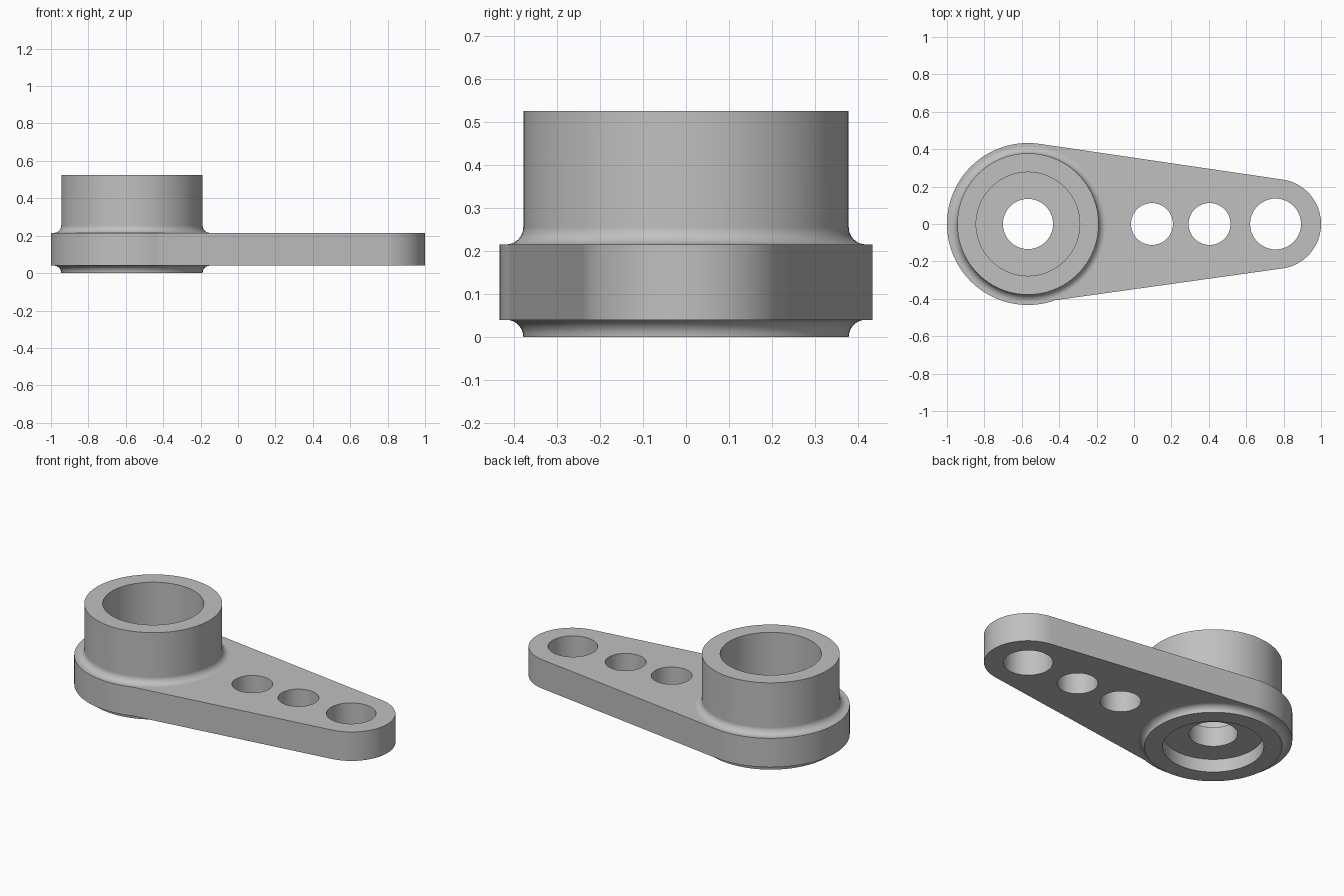
import bpy, bmesh
from math import sin, cos, pi, radians, asin
from mathutils import Matrix, Vector

if "Cube" in bpy.data.objects:
    bpy.data.objects.remove(bpy.data.objects["Cube"], do_unlink=True)

HUB_X, HUB_R = -0.567, 0.433      # wide end of the arm
TIP_X, TIP_R = 0.76, 0.24         # narrow end of the arm
ARM_LOW, ARM_TOP = 0.04, 0.215
BOSS_R, BOSS_TOP, FILLET = 0.378, 0.525, 0.04
BORE_R, WEB_HOLE_R = 0.277, 0.134
WEB_LOW, WEB_TOP = 0.08, 0.2

grey = bpy.data.materials.new("plain grey")
grey.use_nodes = True
colour = (0.53, 0.53, 0.53, 1)
grey.diffuse_color = colour
grey.node_tree.nodes["Principled BSDF"].inputs["Base Color"].default_value = colour


def finish(bm, name):
    bmesh.ops.recalc_face_normals(bm, faces=bm.faces)
    mesh = bpy.data.meshes.new(name)
    bm.to_mesh(mesh)
    bm.free()
    mesh.materials.append(grey)
    obj = bpy.data.objects.new(name, mesh)
    bpy.context.collection.objects.link(obj)
    return obj


def arc(x, r, start, end, steps):
    angles = [start + (end - start) * i / steps for i in range(steps + 1)]
    return [(x + r * cos(a), r * sin(a)) for a in angles]


def prism(name, outline, low, high):
    bm = bmesh.new()
    face = bm.faces.new([bm.verts.new((x, y, low)) for x, y in outline])
    top = bmesh.ops.extrude_face_region(bm, geom=[face], use_keep_orig=True)["geom"]
    verts = [g for g in top if isinstance(g, bmesh.types.BMVert)]
    bmesh.ops.translate(bm, vec=(0, 0, high - low), verts=verts)
    return finish(bm, name)


def lathe(name, profile, x, steps=96):
    bm = bmesh.new()
    rings = [[bm.verts.new((x + r * cos(2 * pi * i / steps), r * sin(2 * pi * i / steps), z))
              for i in range(steps)] for r, z in profile]
    for a, b in zip(rings, rings[1:] + rings[:1]):
        for i in range(steps):
            j = (i + 1) % steps
            bm.faces.new((a[i], a[j], b[j], b[i]))
    return finish(bm, name)


def combine(target, other, operation):
    mod = target.modifiers.new(operation.title(), 'BOOLEAN')
    mod.operation, mod.object, mod.solver = operation, other, 'EXACT'
    bpy.context.view_layer.objects.active = target
    bpy.ops.object.modifier_apply(modifier=mod.name)
    bpy.data.objects.remove(other, do_unlink=True)


# Tapered arm: two round ends joined by straight sides
tangent = pi / 2 - asin((HUB_R - TIP_R) / (TIP_X - HUB_X))
outline = arc(HUB_X, HUB_R, tangent, 2 * pi - radians(70.2), 64)
outline += arc(TIP_X, TIP_R, -tangent, tangent, 40)
arm = prism("lever_arm", outline, ARM_LOW, ARM_TOP)

# Three through holes and the opening for the hub
for x, r in [(HUB_X, 0.33), (0.096, 0.112), (0.404, 0.112), (0.757, 0.136)]:
    cutter = prism("hole_cutter", arc(x, r, 0, 2 * pi * 63 / 64, 63), -0.1, 0.4)
    combine(arm, cutter, 'DIFFERENCE')

# Hub: collar, lower rim, concave fillets and a recessed web with a hole
turns = [pi / 2 * i / 8 for i in range(9)]
outer = BOSS_R + FILLET
lower_fillet = [(outer - FILLET * cos(a), ARM_LOW - FILLET + FILLET * sin(a)) for a in turns]
upper_fillet = [(outer - FILLET * sin(a), ARM_TOP + FILLET - FILLET * cos(a)) for a in turns]
profile = [(WEB_HOLE_R, WEB_LOW), (BORE_R, WEB_LOW), (BORE_R, 0)]
profile += lower_fillet + upper_fillet
profile += [(BOSS_R, BOSS_TOP), (BORE_R, BOSS_TOP), (BORE_R, WEB_TOP), (WEB_HOLE_R, WEB_TOP)]
hub = lathe("hub", profile, HUB_X)
combine(arm, hub, 'UNION')

# Smooth rounded walls, crisp rims and flat plate faces
bpy.ops.object.select_all(action='DESELECT')
arm.select_set(True)
bpy.context.view_layer.objects.active = arm
bpy.ops.object.shade_smooth_by_angle(angle=radians(30))
normals = arm.modifiers.new("Flat plate normals", 'WEIGHTED_NORMAL')
normals.keep_sharp = True
